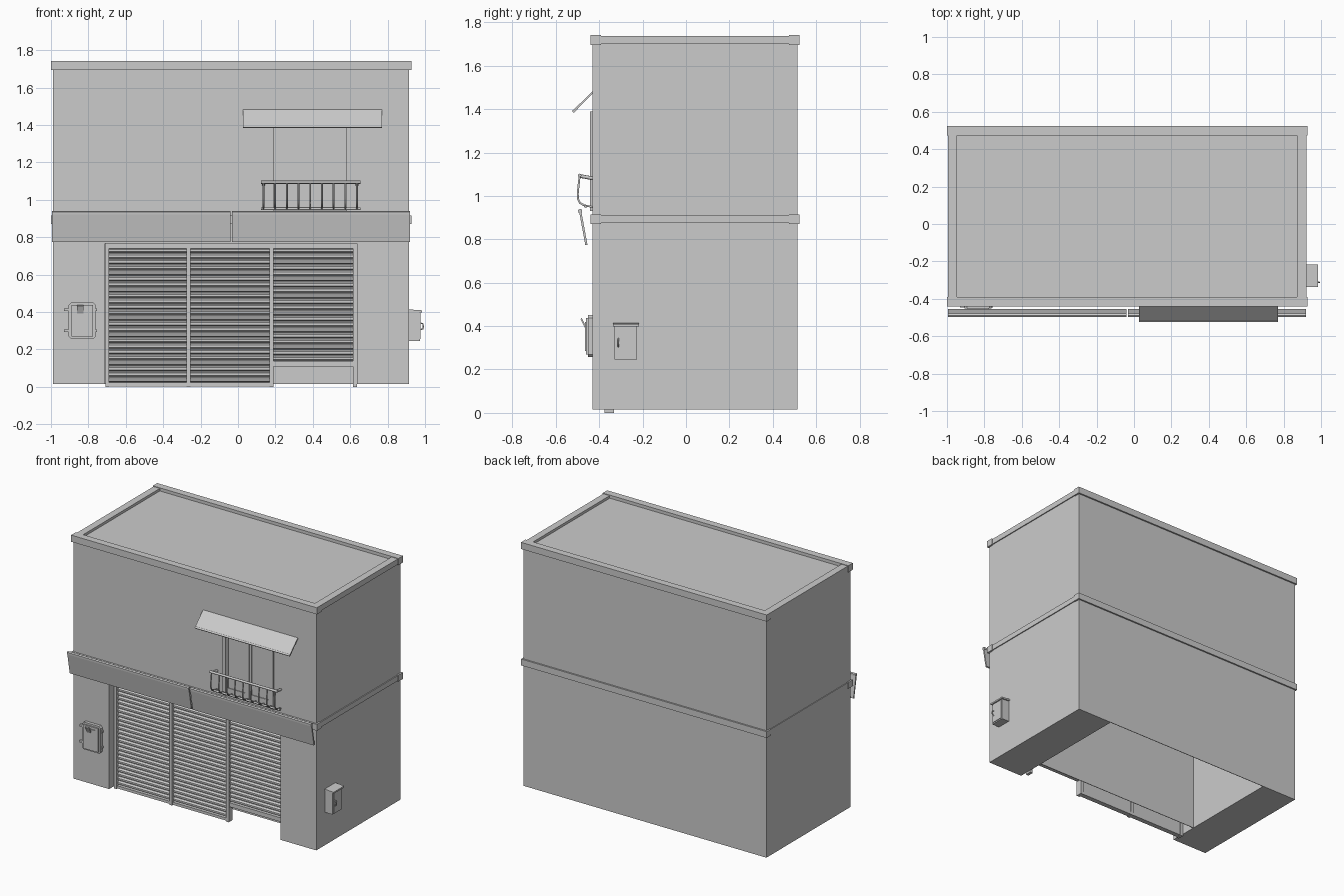
import bpy, bmesh
from mathutils import Vector, Matrix

if "Cube" in bpy.data.objects:
    bpy.data.objects.remove(bpy.data.objects["Cube"])

def finish(name, bm, smooth=False):
    bmesh.ops.recalc_face_normals(bm, faces=bm.faces[:])
    me = bpy.data.meshes.new(name)
    bm.to_mesh(me)
    bm.free()
    ob = bpy.data.objects.new(name, me)
    bpy.context.collection.objects.link(ob)
    if smooth:
        for p in me.polygons:
            p.use_smooth = True
    return ob

def add_box(bm, x0, x1, y0, y1, z0, z1):
    m = Matrix.Translation(((x0+x1)/2, (y0+y1)/2, (z0+z1)/2)) @ Matrix.Diagonal((x1-x0, y1-y0, z1-z0, 1))
    bmesh.ops.create_cube(bm, size=1, matrix=m)

def boxes(name, *specs):
    bm = bmesh.new()
    for s in specs:
        add_box(bm, *s)
    return finish(name, bm)

def add_prism(bm, pts, x0, x1):
    """Extrude a (y, z) outline along x."""
    f = bm.faces.new([bm.verts.new((x0, y, z)) for y, z in pts])
    r = bmesh.ops.extrude_face_region(bm, geom=[f])
    bmesh.ops.translate(bm, vec=(x1-x0, 0, 0), verts=[v for v in r['geom'] if isinstance(v, bmesh.types.BMVert)])

def prism(name, pts, *spans):
    bm = bmesh.new()
    for a, b in spans:
        add_prism(bm, pts, a, b)
    return finish(name, bm)

def tube(name, paths, r, res=2):
    cu = bpy.data.curves.new(name, 'CURVE')
    cu.dimensions = '3D'
    cu.bevel_depth, cu.bevel_resolution, cu.use_fill_caps = r, res, True
    for path in paths:
        sp = cu.splines.new('POLY')
        sp.points.add(len(path)-1)
        for p, co in zip(sp.points, path):
            p.co = (*co, 1)
    ob = bpy.data.objects.new(name, cu)
    bpy.context.collection.objects.link(ob)
    return ob

X0, X1, Y0, Y1 = -0.99, 0.915, -0.43, 0.513
OX0, OX1, OT = -0.71, 0.635, 0.765      # shop opening

# Building shell: U-shaped front outline run to the back, closed by a back wall
bm = bmesh.new()
outline = [(X0, .015), (OX0, .015), (OX0, OT), (OX1, OT), (OX1, .015), (X1, .015), (X1, 1.72), (X0, 1.72)]
f = bm.faces.new([bm.verts.new((x, Y0, z)) for x, z in outline])
r = bmesh.ops.extrude_face_region(bm, geom=[f])
bmesh.ops.translate(bm, vec=(0, Y1-Y0, 0), verts=[v for v in r['geom'] if isinstance(v, bmesh.types.BMVert)])
finish("building_walls", bm)
boxes("back_wall", (OX0, OX1, Y1-.004, Y1, .015, OT))
boxes("inner_partition", (OX0, OX1, -.224, -.22, .015, OT))

# Roof edge and floor band, with longer front and back bars
for name, z0, z1 in (("roof_edge", 1.695, 1.742), ("floor_band", .87, .915)):
    specs = [(-1.0, .927, y, y+.05, z0, z1) for y in (-.441, .474)]
    specs += [(x, x+.05, -.391, .474, z0+.004, z1-.004) for x in (-.995, .872)]
    boxes(name, *specs)

# Roller shutters: corrugated sheets between posts
def shutter(name, x0, x1, z0, z1, n):
    step = (z1-z0)/n
    front = []
    for i in range(n):
        z = z0+i*step
        front += [(-.348, z), (-.348, z+.15*step), (-.362, z+.35*step), (-.362, z+.75*step)]
    front.append((-.348, z1))
    prism(name, front + [(-.340, z1), (-.340, z0)], (x0, x1))

shutter("shutter_left", -.69, -.272, .02, .742, 24)
shutter("shutter_middle", -.256, .17, .02, .742, 24)
shutter("shutter_right", .19, .618, .135, .742, 20)
boxes("shutter_posts", *[(a, b, -.376, -.332, 0, OT) for a, b in
      ((-.709, -.689), (-.275, -.254), (.168, .191), (.616, .637))])
boxes("shutter_rails", *[(a, b, -.37, -.335, z0, z1) for a, b, z0, z1 in
      ((-.69, -.27, .74, OT), (-.256, .17, .74, OT), (.19, .618, .74, OT),
       (-.69, -.27, .003, .022), (-.256, .17, .003, .022), (.19, .618, .108, .137))])

# Long sloping sign boards over the shop front with a cap along the top
spans = ((-.995, -.041), (-.031, .92))
prism("sign_boards", [(-.492, .925), (-.482, .927), (-.454, .775), (-.464, .773)], *spans)
prism("sign_caps", [(-.496, .92), (-.497, .935), (-.488, .941), (-.479, .936), (-.479, .922)], *spans)

# Sloping window canopy with a front lip
prism("window_canopy", [(-.425, 1.478), (-.425, 1.488), (-.519, 1.396), (-.512, 1.388)], (.027, .77))
tube("canopy_lip", [[(.027, -.517, 1.391), (.77, -.517, 1.391)]], .007)

# Balcony window: frame, two leaves with recessed panes
boxes("window_frame", (.19, .212, -.443, -.42, .93, 1.39), (.562, .584, -.443, -.42, .93, 1.39),
      (.212, .562, -.443, -.42, 1.374, 1.39), (.376, .396, -.441, -.42, .93, 1.374))
leaves = []
for a, b in ((.212, .376), (.396, .562)):
    leaves += [(a, a+.016, -.438, -.42, .93, 1.374), (b-.016, b, -.438, -.42, .93, 1.374),
               (a+.016, b-.016, -.438, -.42, 1.358, 1.374), (a+.016, b-.016, -.438, -.42, .93, .985)]
boxes("window_leaves", *leaves)
boxes("window_panes", (.22, .37, -.433, -.42, .95, 1.365), (.4, .55, -.433, -.42, .95, 1.365))

# Balcony railing: bellied balusters, handrail and foot rail
belly = [(-.49, 1.092), (-.495, 1.05), (-.499, 1.01), (-.497, .985), (-.488, .967), (-.468, .956), (-.428, .949)]
xs = [.136+i*.0625 for i in range(9)]
tube("balusters", [[(x, y, z) for y, z in belly] for x in xs], .005, 1)
tube("handrail", [[(.124, -.49, 1.094), (.654, -.49, 1.094)]] +
     [[(x, -.49, 1.092), (x, -.425, 1.08)] for x in (xs[0], xs[-1])], .0085)
tube("foot_rail", [[(.124, -.462, .952), (.654, -.462, .952)]], .007)

# Fuse box on the front wall: chamfered case, raised door, brackets, lever
bm = bmesh.new()
cx, hx, z0, z1, c = -.833, .072, .257, .45, .012
case = [(cx-hx+c, z0), (cx+hx-c, z0), (cx+hx, z0+c), (cx+hx, z1-c), (cx+hx-c, z1), (cx-hx+c, z1), (cx-hx, z1-c), (cx-hx, z0+c)]
f = bm.faces.new([bm.verts.new((x, -.425, z)) for x, z in case])
r = bmesh.ops.extrude_face_region(bm, geom=[f])
bmesh.ops.translate(bm, vec=(0, -.027, 0), verts=[v for v in r['geom'] if isinstance(v, bmesh.types.BMVert)])
finish("fuse_box_case", bm)
boxes("fuse_box_door", (-.89, -.775, -.461, -.45, .268, .437), (-.871, -.793, -.466, -.46, .285, .42))
boxes("fuse_box_brackets", *[(-.931, -.755, -.446, -.428, z-.007, z+.007) for z in (.3, .413)])
prism("fuse_box_lever", [(-.486, .433), (-.48, .437), (-.456, .388), (-.462, .384)], (-.86, -.825))

# Meter box on the right wall: case, door, sloping lid, handle
boxes("meter_box", (.91, .973, -.33, -.226, .246, .405))
boxes("meter_door", (.973, .977, -.322, -.234, .255, .395))
bm = bmesh.new()
add_box(bm, .91, .984, -.336, -.216, .403, .414)
for v in bm.verts:
    if v.co.x > .95:
        v.co.z -= .005
finish("meter_lid", bm)
tube("meter_handle", [[(.974, -.312, .305), (.988, -.312, .31), (.991, -.312, .323), (.988, -.312, .337), (.974, -.312, .342)]], .004, 1)
